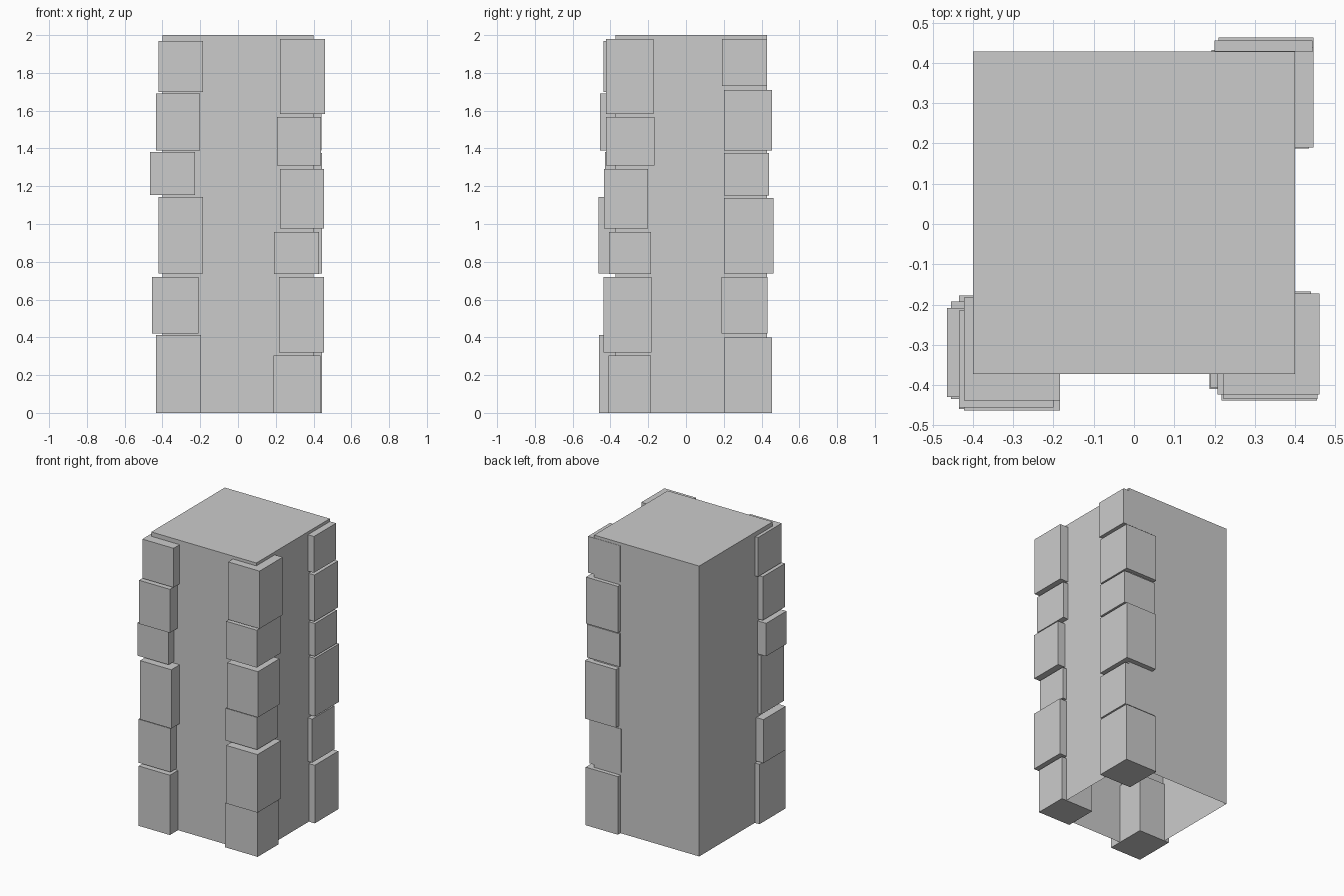
import bpy, bmesh


def box(name, x0, x1, y0, y1, z0, z1, open_bottom=False):
    bm = bmesh.new()
    bmesh.ops.create_cube(bm, size=1)
    for v in bm.verts:
        v.co.x = x1 if v.co.x > 0 else x0
        v.co.y = y1 if v.co.y > 0 else y0
        v.co.z = z1 if v.co.z > 0 else z0
    bm.normal_update()
    if open_bottom:
        down = [f for f in bm.faces if f.normal.z < -0.5]
        bmesh.ops.delete(bm, geom=down, context='FACES_ONLY')
    me = bpy.data.meshes.new(name)
    bm.to_mesh(me)
    bm.free()
    ob = bpy.data.objects.new(name, me)
    bpy.context.collection.objects.link(ob)
    return ob


# Tower shaft, open underneath
box("shaft", -0.4, 0.4, -0.372, 0.428, 0, 2, open_bottom=True)

# Corner stones, bottom to top: x0, x1, y0, y1, z0, z1
stones = {
    "front_left_stone": [
        (-.435, -.197, -.46, -.178, 0, .412),
        (-.455, -.21, -.435, -.193, .42, .72),
        (-.422, -.184, -.463, -.215, .738, 1.143),
        (-.465, -.228, -.43, -.208, 1.153, 1.38),
        (-.435, -.20, -.456, -.215, 1.39, 1.69),
        (-.422, -.184, -.438, -.182, 1.70, 1.97),
    ],
    "front_right_stone": [
        (.188, .437, -.41, -.185, 0, .305),
        (.217, .455, -.438, -.183, .32, .72),
        (.19, .43, -.407, -.185, .735, .957),
        (.222, .456, -.435, -.20, .975, 1.29),
        (.207, .44, -.424, -.168, 1.31, 1.567),
        (.222, .461, -.424, -.172, 1.583, 1.98),
    ],
    "back_right_stone": [
        (.20, .445, .20, .456, 0, .40),
        (.192, .434, .188, .432, .42, .72),
        (.21, .446, .20, .463, .737, 1.137),
        (.20, .446, .20, .44, 1.15, 1.377),
        (.20, .443, .20, .456, 1.39, 1.71),
        (.20, .446, .19, .43, 1.73, 1.98),
    ],
}
for name, rows in stones.items():
    for i, r in enumerate(rows, 1):
        box(f"{name}_{i}", *r)
